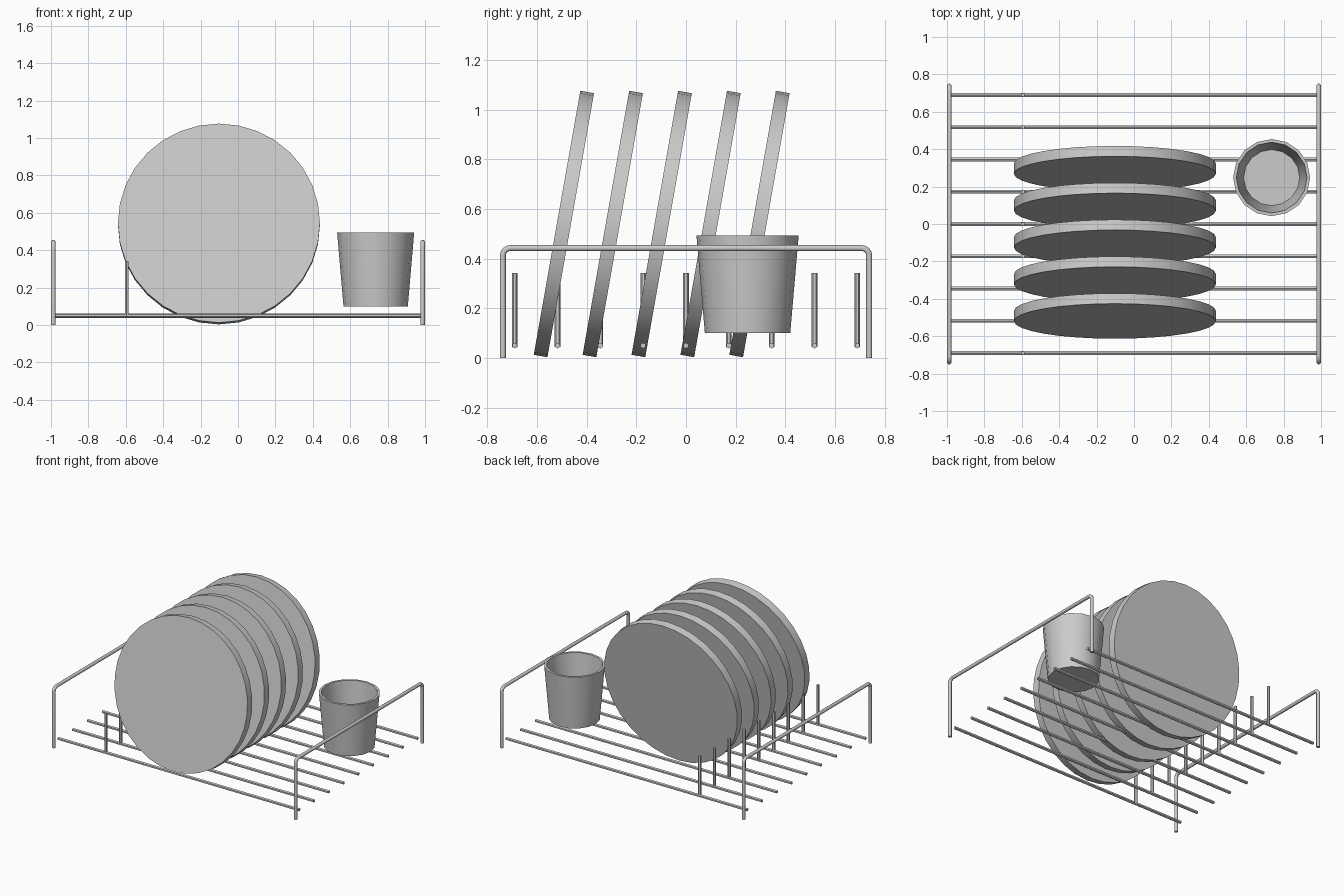
import bpy, bmesh, math
from mathutils import Matrix, Vector

if "Cube" in bpy.data.objects:
    bpy.data.objects.remove(bpy.data.objects["Cube"])

grey = bpy.data.materials.new("light_grey")
grey.diffuse_color = (0.6, 0.6, 0.6, 1)
grey.use_nodes = True
grey.node_tree.nodes["Principled BSDF"].inputs["Base Color"].default_value = grey.diffuse_color


def finish(name, bm):
    bmesh.ops.recalc_face_normals(bm, faces=bm.faces)
    mesh = bpy.data.meshes.new(name)
    bm.to_mesh(mesh)
    bm.free()
    mesh.materials.append(grey)
    ob = bpy.data.objects.new(name, mesh)
    bpy.context.collection.objects.link(ob)
    bpy.ops.object.select_all(action='DESELECT')
    ob.select_set(True)
    bpy.context.view_layer.objects.active = ob
    bpy.ops.object.shade_smooth_by_angle(angle=math.radians(50))
    return ob


def rod(name, start, end, radius, sides):
    """Straight capped bar between two points."""
    a, b = Vector(start), Vector(end)
    turn = (b - a).to_track_quat('Z', 'Y').to_matrix().to_4x4()
    bm = bmesh.new()
    bmesh.ops.create_cone(bm, cap_ends=True, segments=sides, radius1=radius,
                          radius2=radius, depth=(b - a).length,
                          matrix=Matrix.Translation((a + b) / 2) @ turn)
    return finish(name, bm)


def side_frame(name, x):
    """Upturned U of round bar with rounded corners."""
    half, top, r, bend = 0.738, 0.443, 0.0125, 0.03
    path = [(-half, 0.0)]
    for k in range(5):
        a = math.pi - k * math.pi / 8
        path.append((-half + bend + bend * math.cos(a), top - bend + bend * math.sin(a)))
    path += [(-y, z) for y, z in reversed(path)]
    bm = bmesh.new()
    rings = []
    for i, (y, z) in enumerate(path):
        p, q = path[max(i - 1, 0)], path[min(i + 1, len(path) - 1)]
        d = Vector((q[0] - p[0], q[1] - p[1])).normalized()
        if i in (0, len(path) - 1):
            d = Vector((0, 1 if i == 0 else -1))
        ring = []
        for s in range(10):
            a = 2 * math.pi * s / 10
            u, v = r * math.cos(a), r * math.sin(a)
            ring.append(bm.verts.new((x + u, y - d.y * v, z + d.x * v)))
        rings.append(ring)
    for lo, hi in zip(rings, rings[1:]):
        for s in range(10):
            t = (s + 1) % 10
            bm.faces.new((lo[s], lo[t], hi[t], hi[s]))
    bm.faces.new(rings[0])
    bm.faces.new(rings[-1])
    return finish(name, bm)


# Rack: two end frames, nine floor wires, each with an upright peg
side_frame("left_frame", -0.9875)
side_frame("right_frame", 0.9875)
for i in range(9):
    y = (i - 4) * 0.1725
    rod(f"floor_wire_{i + 1}", (-0.985, y, 0.05), (0.985, y, 0.05), 0.0115, 6)
    rod(f"peg_{i + 1}", (-0.595, y, 0.045), (-0.595, y, 0.342), 0.0115, 6)

# Five plates leaning back
for i in range(5):
    bm = bmesh.new()
    place = (Matrix.Translation((-0.102, -0.492 + 0.197 * i, 0.54))
             @ Matrix.Rotation(math.radians(80), 4, 'X'))
    bmesh.ops.create_cone(bm, cap_ends=True, segments=32, radius1=0.54,
                          radius2=0.54, depth=0.056, matrix=place)
    finish(f"plate_{i + 1}", bm)

# Tapered hollow cup, lathed from closed wall profile
profile = [(0.172, 0.10), (0.206, 0.494), (0.189, 0.494), (0.150, 0.12)]
sides = 16
bm = bmesh.new()
rings = [[bm.verts.new((0.736 + r * math.cos(2 * math.pi * s / sides),
                        0.248 + r * math.sin(2 * math.pi * s / sides), z))
          for s in range(sides)] for r, z in profile]
for lo, hi in zip(rings, rings[1:]):
    for s in range(sides):
        t = (s + 1) % sides
        bm.faces.new((lo[s], lo[t], hi[t], hi[s]))
bm.faces.new(rings[0])
bm.faces.new(rings[-1])
finish("cup", bm)
